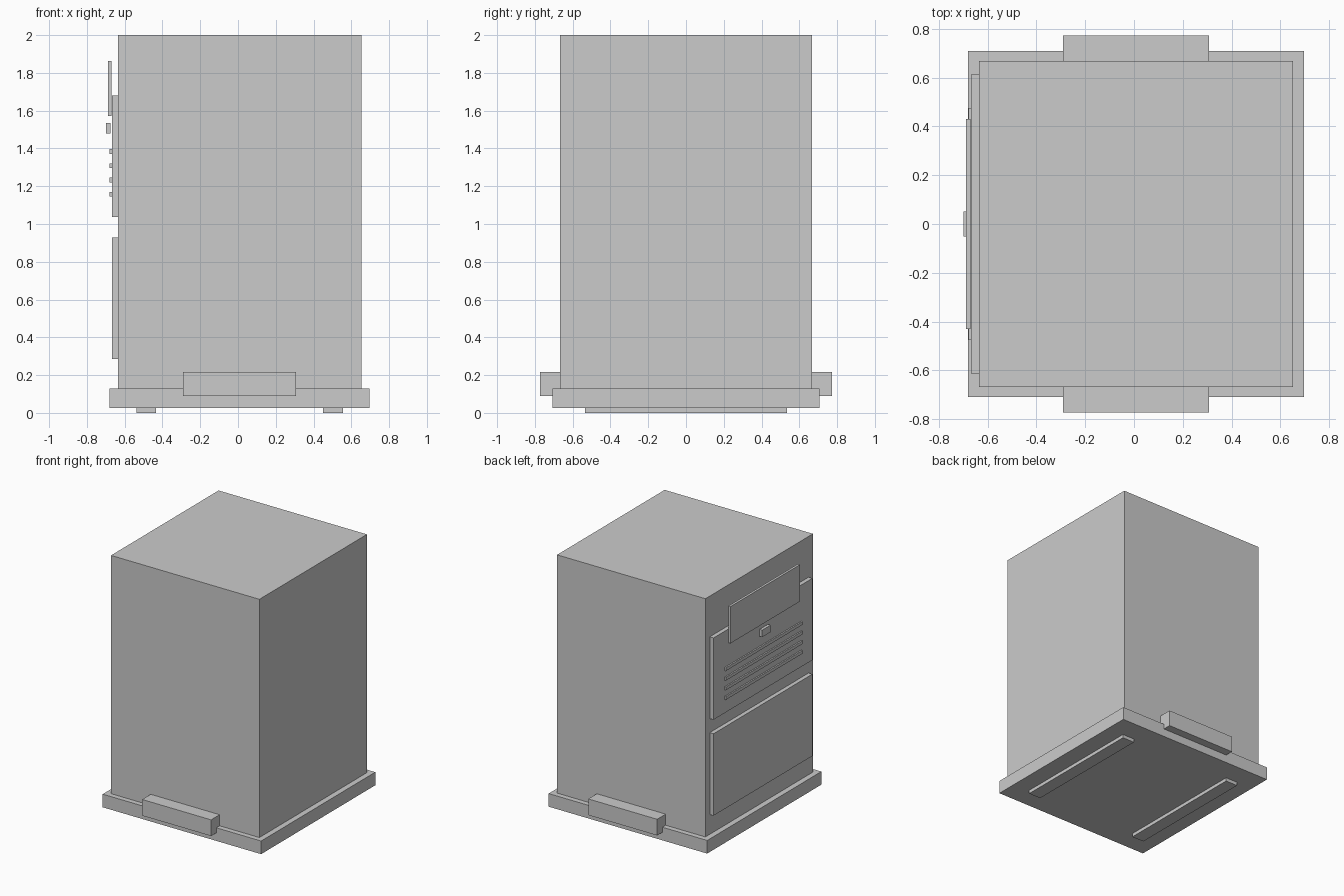
import bpy
import bmesh
from mathutils import Vector

if "Cube" in bpy.data.objects:
    bpy.data.objects.remove(bpy.data.objects["Cube"])

CX = 0.0085  # the cabinet sits slightly off centre because of the front panel


def box(name, x, y, z):
    """Axis-aligned box from (min, max) ranges."""
    bm = bmesh.new()
    bmesh.ops.create_cube(bm, size=1)
    size = Vector((x[1] - x[0], y[1] - y[0], z[1] - z[0]))
    bmesh.ops.scale(bm, vec=size, verts=bm.verts)
    mesh = bpy.data.meshes.new(name)
    bm.to_mesh(mesh)
    bm.free()
    obj = bpy.data.objects.new(name, mesh)
    obj.location = (sum(x) / 2, sum(y) / 2, sum(z) / 2)
    bpy.context.collection.objects.link(obj)
    return obj


def side_plate(name, x, half_width, z):
    """Plate on the -x side, centred on y."""
    return box(name, x, (-half_width, half_width), z)


# Cabinet and plinth
box("cabinet_body", (CX - 0.644, CX + 0.644), (-0.667, 0.667), (0.13, 2.0))
box("base_plinth", (CX - 0.688, CX + 0.688), (-0.708, 0.708), (0.027, 0.13))

for s, label in ((-1, "a"), (1, "b")):
    # Grab handles on the front and back
    box(f"handle_{label}", (CX - 0.299, CX + 0.299),
        sorted((s * 0.665, s * 0.773)), (0.09, 0.217))
    # Floor runners
    box(f"foot_runner_{label}", sorted((CX + s * 0.442, CX + s * 0.547)),
        (-0.536, 0.536), (0.0, 0.03))

# Lower and upper service panels
side_plate("lower_panel", (-0.668, -0.635), 0.613, (0.285, 0.928))
side_plate("upper_panel", (-0.668, -0.635), 0.613, (1.038, 1.68))

# Display plate rising above the upper panel, and the latch below it
side_plate("display_plate", (-0.688, -0.669), 0.43, (1.573, 1.862))
side_plate("latch_knob", (-0.698, -0.675), 0.052, (1.48, 1.535))

# Vent slats
for i in range(4):
    zc = 1.157 + i * 0.0755
    side_plate(f"vent_slat_{i + 1}", (-0.679, -0.667), 0.475, (zc - 0.0125, zc + 0.0125))
